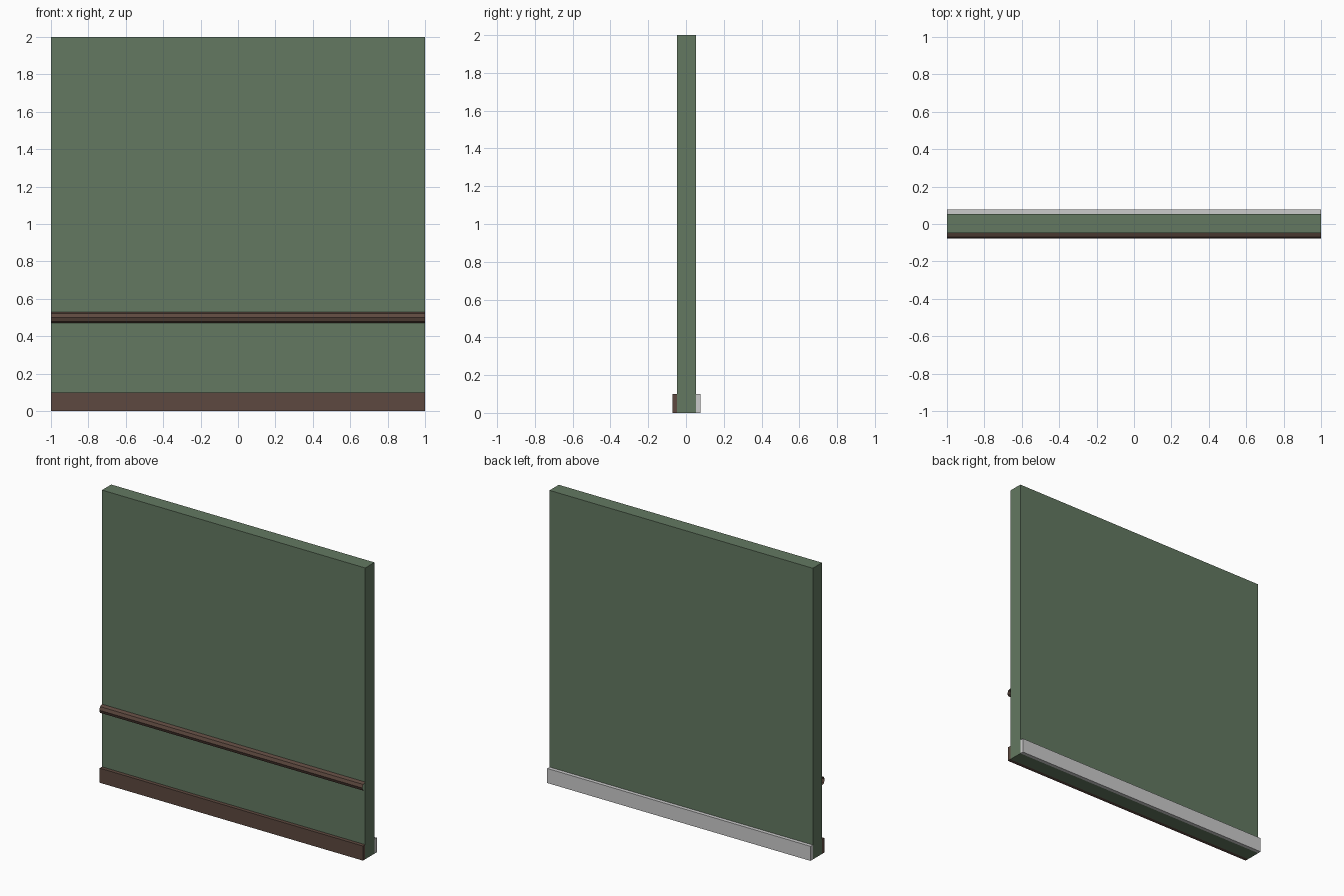
import bpy, bmesh, math

if "Cube" in bpy.data.objects:
    bpy.data.objects.remove(bpy.data.objects["Cube"])


def material(name, rgb):
    m = bpy.data.materials.new(name)
    m.diffuse_color = (*rgb, 1)
    m.use_nodes = True
    m.node_tree.nodes["Principled BSDF"].inputs["Base Color"].default_value = m.diffuse_color
    return m


green = material("wall green", (0.125, 0.19, 0.12))
brown = material("dark brown wood", (0.11, 0.066, 0.05))
white = material("light grey trim", (0.6, 0.6, 0.6))


def add_object(name, bm, mat):
    me = bpy.data.meshes.new(name)
    bm.to_mesh(me)
    bm.free()
    me.materials.append(mat)
    ob = bpy.data.objects.new(name, me)
    bpy.context.collection.objects.link(ob)
    return ob


def box(name, y0, y1, z1, mat):
    bm = bmesh.new()
    bmesh.ops.create_cube(bm, size=1)
    for v in bm.verts:
        v.co = (v.co.x * 2, y0 + (v.co.y + 0.5) * (y1 - y0), (v.co.z + 0.5) * z1)
    add_object(name, bm, mat)


# Wall panel and the skirting boards on both sides
S = 0.0025  # keeps the model centred, as the rail sticks out a little further
box("wall_panel", -0.05 + S, 0.05 + S, 2, green)
box("front_skirting", -0.075 + S, -0.05 + S, 0.1, brown)
box("back_skirting", 0.05 + S, 0.075 + S, 0.1, white)

# Chair rail: open-ended half-octagon moulding on the front
bm = bmesh.new()
rows = []
for i in range(5):
    a = math.pi / 2 - i * math.pi / 4
    y, z = -0.05 + S - 0.03 * math.cos(a), 0.5 + 0.03 * math.sin(a)
    rows.append([bm.verts.new((x, y, z)) for x in (-1, 1)])
for (a, b), (c, d) in zip(rows, rows[1:]):
    bm.faces.new((a, c, d, b))
add_object("chair_rail", bm, brown)
